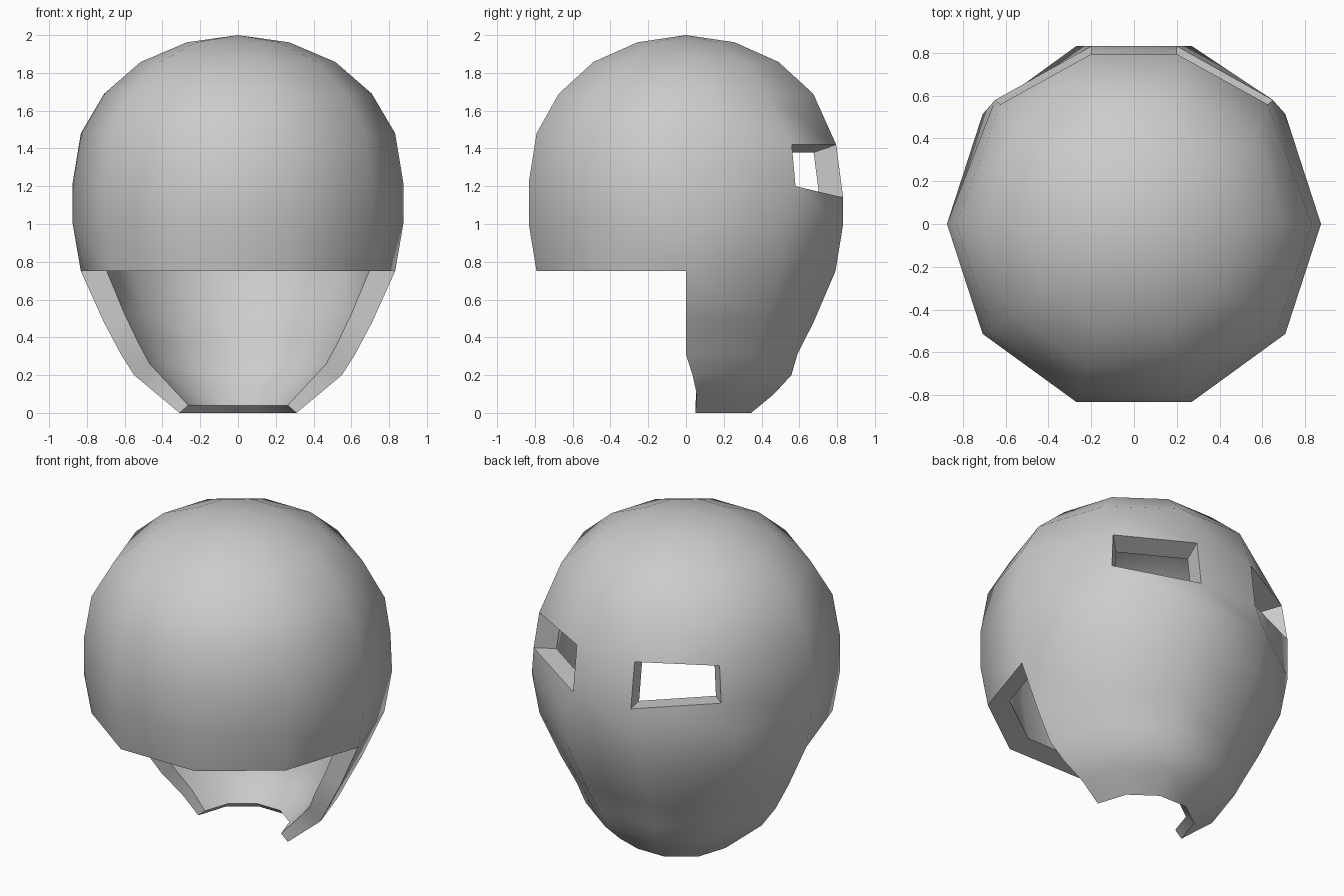
import bpy, bmesh
from math import cos, sin, radians

if "Cube" in bpy.data.objects:
    bpy.data.objects.remove(bpy.data.objects["Cube"])

N = 10
# rings below the pole: z, radius, y shift, inner-surface z
RINGS = [(1.962, .27, 0, 1.85), (1.858, .515, 0, 1.76), (1.69, .708, 0, 1.613),
         (1.48, .832, 0, 1.43), (1.22, .875, 0, 1.205), (1.0, .875, 0, 1.01),
         (.75, .832, 0, .78), (.48, .71, 0, .53), (.31, .62, 0, .37),
         (.2, .55, .035, .26), (.1, .43, .057, .15), (0, .31, .05, .04)]
INNER = .85
EYE_TOP, RIM = 3, 6          # ring numbers: eye opening top, front rim
# eye corners on the right side: (ring, column) -> x, y, z
EYES = {(3, 2): (.2, .795, 1.42), (3, 1): (.625, .56, 1.42),
        (4, 2): (.2, .832, 1.14), (4, 1): (.65, .58, 1.2)}


def point(i, j, inner):
    z, r, y0, zi = RINGS[i]
    a = radians(360 / N * j)
    x, y = r * cos(a), r * sin(a)
    side = j if j <= 2 else 5 - j
    if (i, side) in EYES:
        x, y, z = EYES[i, side]
        x *= 1 if j <= 2 else -1
        zi = 1.1 + (z - 1.1) * .87
    if inner:
        x, y, z = x * INNER, y * INNER, zi
    return x, y + y0, z


def removed(i, j):
    eye = i == EYE_TOP and j in (1, 3)
    front_cut = i >= RIM and j >= N // 2
    return eye or front_cut


bm = bmesh.new()


def skin(inner):
    pole = bm.verts.new((0, 0, 1.885 if inner else 2))
    return pole, [[bm.verts.new(point(i, j, inner)) for j in range(N)]
                  for i in range(len(RINGS))]


# outer and inner skins with matching vertices
pole_o, grid_o = skin(False)
pole_i, grid_i = skin(True)
pair = {pole_o: pole_i}
for ro, ri in zip(grid_o, grid_i):
    pair.update(zip(ro, ri))
for j in range(N):
    k = (j + 1) % N
    bm.faces.new((pole_o, grid_o[0][j], grid_o[0][k]))
    for i in range(len(RINGS) - 1):
        if not removed(i, j):
            bm.faces.new((grid_o[i][j], grid_o[i + 1][j], grid_o[i + 1][k], grid_o[i][k]))
border = [e for e in bm.edges if e.is_boundary]
for f in list(bm.faces):
    bm.faces.new([pair[v] for v in reversed(f.verts)])

# rims joining the skins around every opening
for e in border:
    a, b = e.verts
    bm.faces.new((a, b, pair[b], pair[a]))
bmesh.ops.delete(bm, geom=[v for v in bm.verts if not v.link_faces], context='VERTS')
bmesh.ops.recalc_face_normals(bm, faces=bm.faces)

mesh = bpy.data.meshes.new("helmet_shell")
bm.to_mesh(mesh)
bm.free()
helmet = bpy.data.objects.new("helmet_shell", mesh)
bpy.context.collection.objects.link(helmet)
bpy.context.view_layer.objects.active = helmet
helmet.select_set(True)
bpy.ops.object.shade_smooth_by_angle(angle=radians(45))
